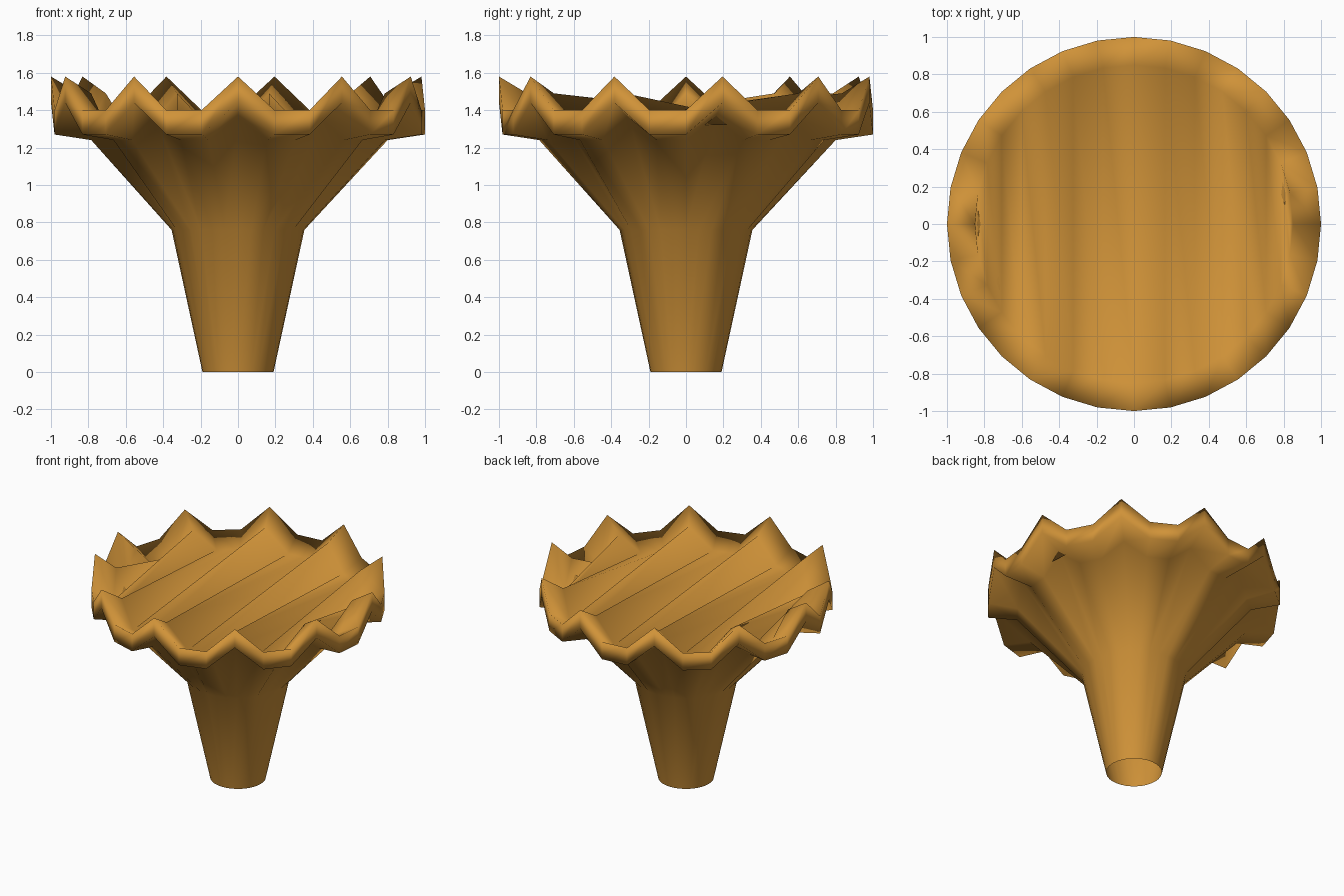
import bpy, bmesh, math

if "Cube" in bpy.data.objects:
    bpy.data.objects.remove(bpy.data.objects["Cube"])

N = 32
# rim segments that rise into points (every third one, with one short gap)
PEAKS = {1, 4, 7, 10, 13, 16, 18, 21, 24, 27, 30}

# profile from foot over the lip to the inner edge: radius, height, lift at the points
PROFILE = [
    (0.19, 0.00, 0.00),
    (0.355, 0.76, 0.00),
    (0.80, 1.24, 0.12),
    (1.00, 1.27, 0.17),
    (1.00, 1.40, 0.18),
    (0.85, 1.32, 0.17),
]

mat = bpy.data.materials.new("warm ochre")
mat.diffuse_color = (0.63, 0.29, 0.04, 1)
mat.use_nodes = True
mat.node_tree.nodes["Principled BSDF"].inputs["Base Color"].default_value = mat.diffuse_color

bm = bmesh.new()


def ring(r, z, lift):
    out = []
    for k in range(N):
        a = 2 * math.pi * k / N
        out.append(bm.verts.new((r * math.cos(a), r * math.sin(a),
                                 z + (lift if k in PEAKS else 0))))
    return out


# open-ended stem, flared underside, scalloped rim wall and inner slope
rings = [ring(*p) for p in PROFILE]
for lo, hi in zip(rings, rings[1:]):
    for k in range(N):
        j = (k + 1) % N
        bm.faces.new((lo[k], lo[j], hi[j], hi[k]))

# pleated top: strips running from the front rim to the back rim
top = rings[-1]
half = N // 2
for k in range(half):
    back, nxt = top[k], top[k + 1]
    f0, f1 = top[(N - k) % N], top[N - k - 1]
    if k > 0:
        bm.faces.new((f0, back, nxt))
    if k < half - 1:
        bm.faces.new((f0, nxt, f1))

for f in bm.faces:
    f.smooth = True

mesh = bpy.data.meshes.new("flared_cap")
bm.to_mesh(mesh)
bm.free()
mesh.materials.append(mat)
obj = bpy.data.objects.new("flared_cap", mesh)
bpy.context.collection.objects.link(obj)
